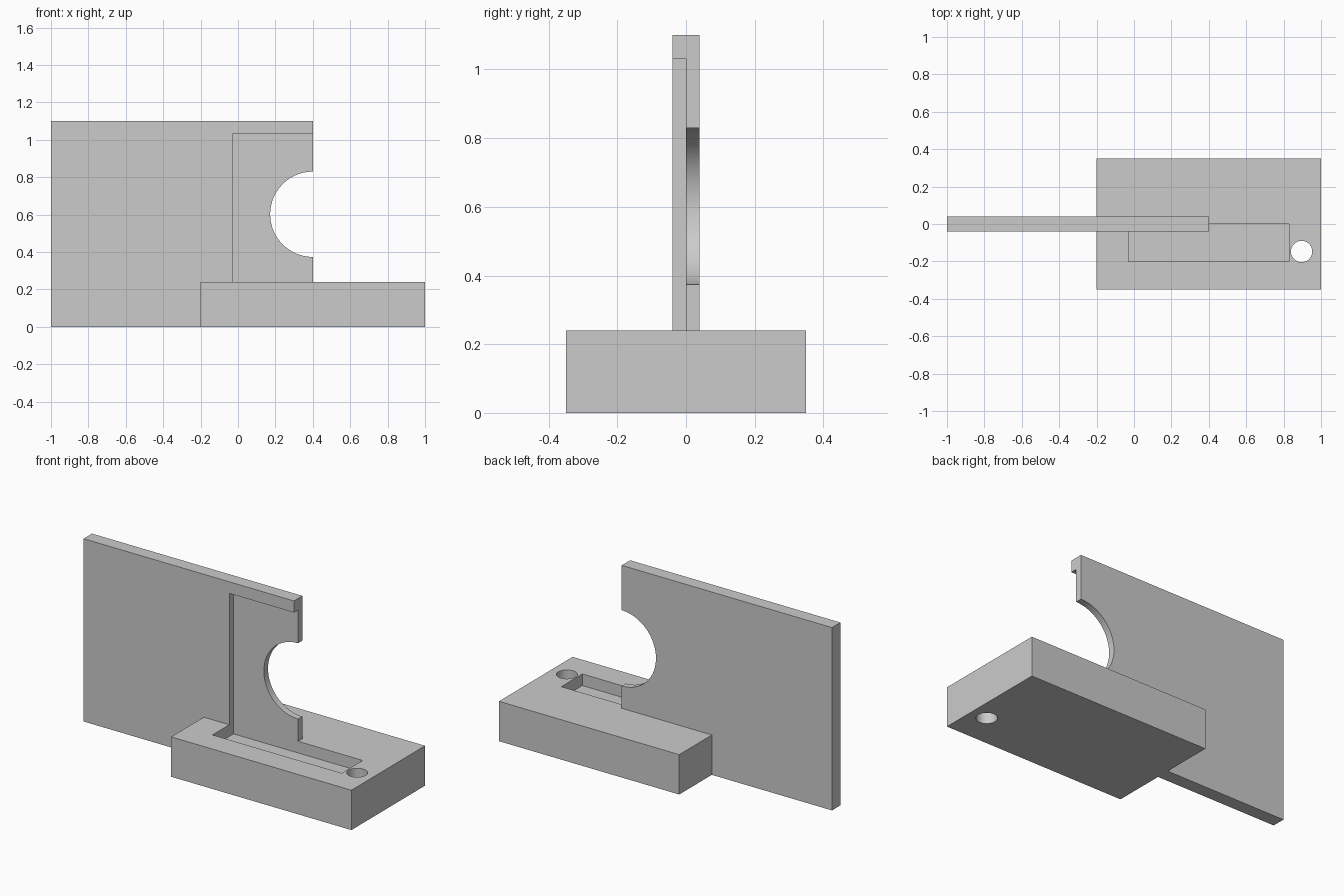
import bpy
import math

cube = bpy.data.objects.get("Cube")
if cube:
    bpy.data.objects.remove(cube, do_unlink=True)

grey = bpy.data.materials.new("light_grey")
grey.use_nodes = True
colour = (0.6, 0.6, 0.6, 1)
grey.diffuse_color = colour
grey.node_tree.nodes["Principled BSDF"].inputs["Base Color"].default_value = colour


def box(name, low, high):
    """Box between two opposite corners."""
    centre = [(a + b) / 2 for a, b in zip(low, high)]
    bpy.ops.mesh.primitive_cube_add(size=1, location=centre)
    ob = bpy.context.object
    ob.name = name
    ob.scale = [b - a for a, b in zip(low, high)]
    bpy.ops.object.transform_apply(location=True, rotation=False, scale=True)
    ob.data.materials.append(grey)
    return ob


def cylinder(name, centre, radius, depth, tilt=0):
    bpy.ops.mesh.primitive_cylinder_add(vertices=96, radius=radius, depth=depth,
                                        location=centre, rotation=(tilt, 0, 0))
    ob = bpy.context.object
    ob.name = name
    ob.data.materials.append(grey)
    return ob


def combine(target, tool, operation):
    """Apply a boolean and discard the tool object."""
    mod = target.modifiers.new(tool.name, 'BOOLEAN')
    mod.operation = operation
    mod.solver = 'EXACT'
    mod.object = tool
    bpy.context.view_layer.objects.active = target
    bpy.ops.object.modifier_apply(modifier=mod.name)
    bpy.data.objects.remove(tool, do_unlink=True)


# Base block fused with the upright plate
bracket = box("base_with_upright_plate", (-0.2, -0.35, 0), (1, 0.35, 0.24))
combine(bracket, box("upright_plate", (-1, -0.04, 0), (0.4, 0.04, 1.1)), 'UNION')

# One pocket forms both the slot in the base and the recess in the plate
combine(bracket, box("pocket", (-0.03, -0.2, 0.17), (0.83, 0, 1.03)), 'DIFFERENCE')

# Half-round notch in the plate's edge, and the hole through the base
combine(bracket, cylinder("notch", (0.4, 0, 0.602), 0.228, 0.5, math.pi / 2), 'DIFFERENCE')
combine(bracket, cylinder("hole", (0.896, -0.147, 0.12), 0.057, 0.6), 'DIFFERENCE')

# Smooth the round walls, keep the edges sharp
bpy.ops.object.select_all(action='DESELECT')
bracket.select_set(True)
bpy.context.view_layer.objects.active = bracket
bpy.ops.object.shade_smooth_by_angle(angle=math.radians(30))
